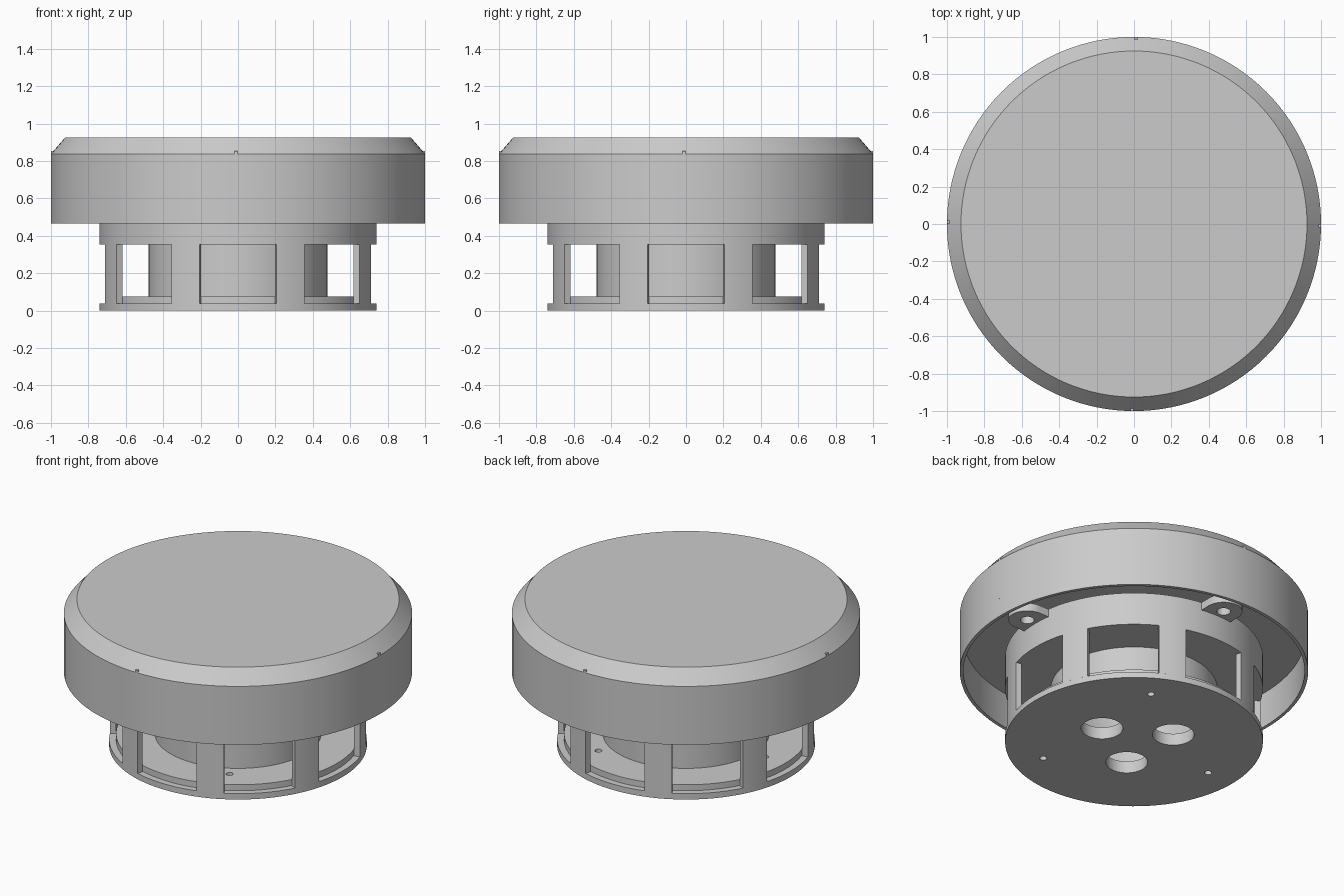
import bpy, bmesh
from math import sin, cos, radians, pi
from mathutils import Vector, Matrix

default = bpy.data.objects.get("Cube")
if default:
    bpy.data.objects.remove(default, do_unlink=True)

grey = bpy.data.materials.new("housing_grey")
grey.use_nodes = True
colour = (0.6, 0.6, 0.6, 1)
grey.diffuse_color = colour
grey.node_tree.nodes["Principled BSDF"].inputs["Base Color"].default_value = colour

SIDES = 128


def finish(bm, name):
    bmesh.ops.recalc_face_normals(bm, faces=bm.faces)
    mesh = bpy.data.meshes.new(name)
    bm.to_mesh(mesh)
    bm.free()
    obj = bpy.data.objects.new(name, mesh)
    mesh.materials.append(grey)
    bpy.context.collection.objects.link(obj)
    return obj


def activate(obj):
    bpy.ops.object.select_all(action="DESELECT")
    obj.select_set(True)
    bpy.context.view_layer.objects.active = obj


def smooth(obj):
    activate(obj)
    bpy.ops.object.shade_smooth_by_angle(angle=radians(25))


def lathe(name, profile):
    """Turn a radius/height profile, starting and ending on the axis."""
    bm = bmesh.new()
    verts = [bm.verts.new((r, 0, z)) for r, z in profile]
    edges = [bm.edges.new(pair) for pair in zip(verts, verts[1:])]
    bmesh.ops.spin(bm, geom=verts + edges, cent=(0, 0, 0), axis=(0, 0, 1),
                   angle=2 * pi, steps=SIDES, use_merge=True)
    bmesh.ops.remove_doubles(bm, verts=bm.verts, dist=0.0001)
    return finish(bm, name)


def prism(name, outline, z0, z1):
    """Extrude a flat outline upward."""
    bm = bmesh.new()
    face = bm.faces.new([bm.verts.new((x, y, z0)) for x, y in outline])
    top = bmesh.ops.extrude_face_region(bm, geom=[face])["geom"]
    moved = [v for v in top if isinstance(v, bmesh.types.BMVert)]
    bmesh.ops.translate(bm, verts=moved, vec=(0, 0, z1 - z0))
    return finish(bm, name)


def polar(radius, degrees):
    return Vector((radius * cos(radians(degrees)), radius * sin(radians(degrees))))


def arc(radius, start, end, steps=12):
    return [polar(radius, start + (end - start) * i / steps) for i in range(steps + 1)]


def cut_round(obj, radius, centre, z0, z1, sides=32):
    """Bore a vertical round hole."""
    outline = [centre + polar(radius, 360 * i / sides) for i in range(sides)]
    cutter = prism("cutter", outline, z0, z1)
    activate(obj)
    mod = obj.modifiers.new("bore", "BOOLEAN")
    mod.operation, mod.solver, mod.object = "DIFFERENCE", "EXACT", cutter
    bpy.ops.object.modifier_apply(modifier=mod.name)
    bpy.data.objects.remove(cutter, do_unlink=True)


# Wide cap, open underneath, with a chamfered top edge
cap = lathe("cap", [(0, 0.925), (0.925, 0.925), (1, 0.838), (1, 0.467),
                    (0.98, 0.467), (0.98, 0.69), (0, 0.69)])
smooth(cap)

# Base: floor plate, central column and upper ring
base = lathe("base", [(0, 0), (0.74, 0), (0.74, 0.037), (0.70, 0.037), (0.70, 0.075),
                      (0.478, 0.075), (0.478, 0.353), (0.74, 0.353), (0.74, 0.56), (0, 0.56)])
cut_round(base, 0.44, Vector((0, 0)), 0.075, 0.5, 64)
for k in range(3):
    cut_round(base, 0.12, polar(0.24, 120 * k), -0.1, 0.1)
    cut_round(base, 0.021, polar(0.555, 60 + 120 * k), -0.1, 0.1, 16)
smooth(base)

# Neck joining the base to the cap
smooth(lathe("neck", [(0, 0.55), (0.4, 0.55), (0.4, 0.7), (0, 0.7)]))

# Eight curved posts leave eight windows between them
for k in range(8):
    mid = 22.5 + 45 * k
    outline = arc(0.74, mid - 6.3, mid + 6.3) + arc(0.705, mid + 6.3, mid - 6.3)
    smooth(prism(f"post_{k + 1}", outline, 0.037, 0.353))

# Four drilled mounting lugs around the ring, hidden inside the cap
for k in range(4):
    angle = 90 * k
    centre = polar(0.8, angle)
    outline = [centre + p for p in arc(0.108, angle - 90, angle + 90, 20)]
    outline += [polar(0.72, angle + 8.6), polar(0.72, angle - 8.6)]
    lug = prism(f"mounting_lug_{k + 1}", outline, 0.51, 0.56)
    cut_round(lug, 0.04, centre, 0.4, 0.7, 24)
    smooth(lug)

# Small alignment ribs on the rim of the cap
for k in range(4):
    bm = bmesh.new()
    bmesh.ops.create_cube(bm, size=1, matrix=Matrix.Rotation(radians(90 * k - 0.6), 4, "Z")
                          @ Matrix.Translation((0.99, 0, 0.718))
                          @ Matrix.Diagonal((0.0205, 0.018, 0.27, 1)))
    finish(bm, f"alignment_rib_{k + 1}")
